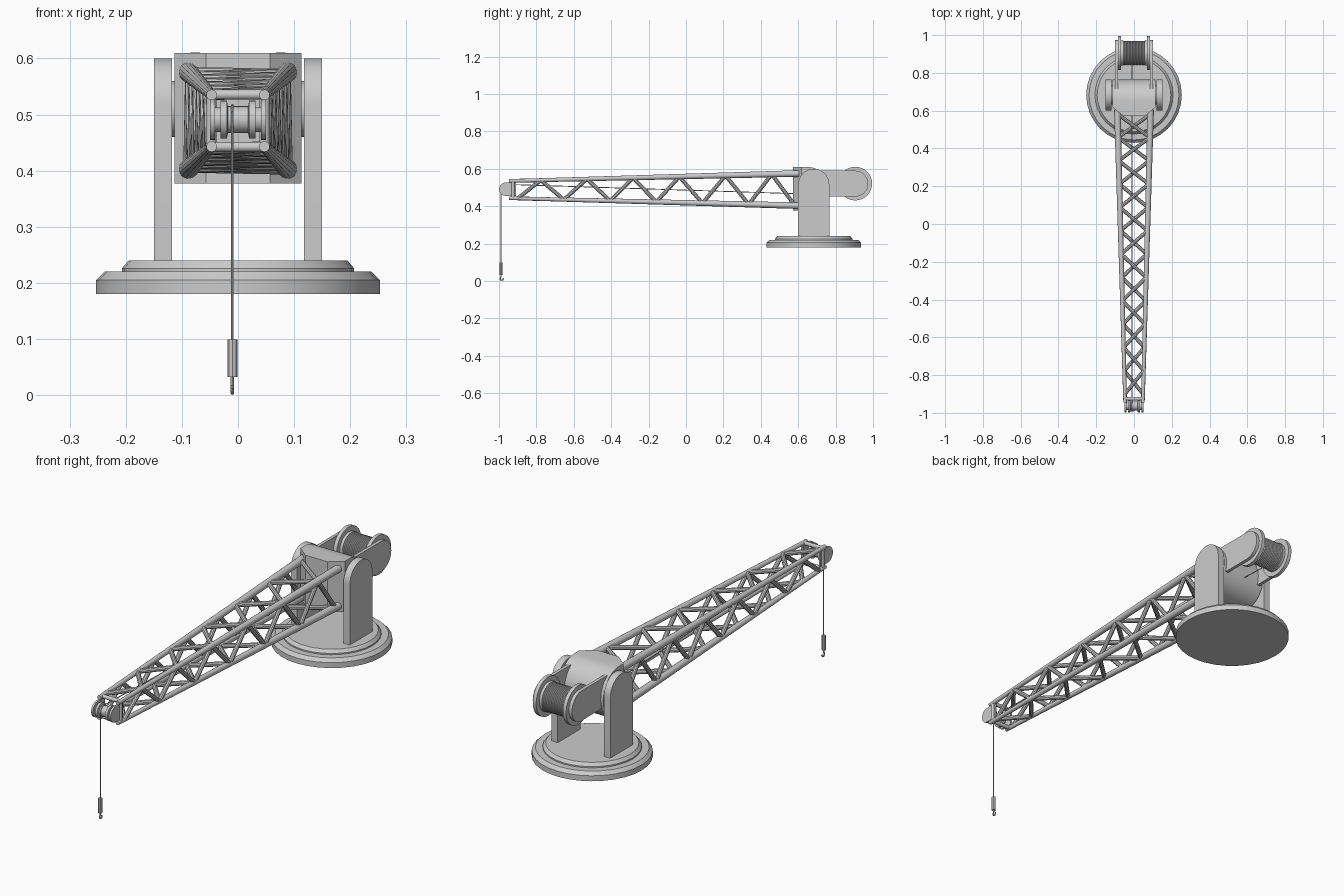
import bpy, bmesh
from math import sin, cos, pi, radians
from mathutils import Vector, Matrix

if "Cube" in bpy.data.objects:
    bpy.data.objects.remove(bpy.data.objects["Cube"])


def finish(name, bm, angle=35):
    bmesh.ops.recalc_face_normals(bm, faces=bm.faces)
    me = bpy.data.meshes.new(name)
    bm.to_mesh(me)
    bm.free()
    ob = bpy.data.objects.new(name, me)
    bpy.context.collection.objects.link(ob)
    bpy.ops.object.select_all(action='DESELECT')
    ob.select_set(True)
    bpy.context.view_layer.objects.active = ob
    bpy.ops.object.shade_smooth_by_angle(angle=radians(angle))
    return ob


def rods(name, segments, sides=12):
    """One object of straight rods: (start, end, start radius, end radius)."""
    bm = bmesh.new()
    for a, b, r1, r2 in segments:
        a, b = Vector(a), Vector(b)
        d = b - a
        m = Matrix.Translation((a + b) / 2) @ d.to_track_quat('Z', 'Y').to_matrix().to_4x4()
        bmesh.ops.create_cone(bm, cap_ends=True, segments=sides, radius1=r1,
                              radius2=r2, depth=d.length, matrix=m)
    return finish(name, bm)


def lathe(name, profile, centre, axis='Z', sides=32):
    """Turn a (radius, height) profile about an axis through centre."""
    bm = bmesh.new()
    rings = [[bm.verts.new((r * cos(2 * pi * i / sides), r * sin(2 * pi * i / sides), h))
              for i in range(sides)] for r, h in profile]
    for lo, hi in zip(rings, rings[1:]):
        for i in range(sides):
            j = (i + 1) % sides
            bm.faces.new((lo[i], lo[j], hi[j], hi[i]))
    bm.faces.new(rings[0])
    bm.faces.new(rings[-1])
    rot = Matrix.Rotation(pi / 2, 4, 'Y') if axis == 'X' else Matrix()
    bm.transform(Matrix.Translation(centre) @ rot)
    return finish(name, bm)


def slab(outline, x0, x1):
    """Extrude a (y, z) outline between two x positions."""
    bm = bmesh.new()
    f = bm.faces.new([bm.verts.new((x0, y, z)) for y, z in outline])
    new = bmesh.ops.extrude_face_region(bm, geom=[f])['geom']
    bmesh.ops.translate(bm, vec=(x1 - x0, 0, 0),
                        verts=[v for v in new if isinstance(v, bmesh.types.BMVert)])
    return bm


def arc(cy, cz, r, a0, a1, n=16):
    return [(cy + r * cos(radians(a0 + (a1 - a0) * i / n)),
             cz + r * sin(radians(a0 + (a1 - a0) * i / n))) for i in range(n + 1)]


# Turntable base
lathe("turntable_base", [(0.253, 0.18), (0.253, 0.205), (0.238, 0.22), (0.207, 0.22),
                         (0.207, 0.226), (0.195, 0.24)], (0, 0.683, 0))

# Uprights, winch arms and boom tip cheeks on both sides
for s, side in ((-1, "left"), (1, "right")):
    finish("upright_" + side, slab([(0.60, 0.235), (0.766, 0.235)] +
                                   arc(0.683, 0.517, 0.083, 0, 180), s * 0.118, s * 0.15))
    finish("winch_arm_" + side, slab([(0.68, 0.59), (0.68, 0.452)] +
                                     arc(0.905, 0.521, 0.069, -90, 90), s * 0.085, s * 0.10))
    finish("tip_cheek_" + side, slab([(-0.91, 0.455), (-0.91, 0.527)] +
                                     arc(-0.963, 0.491, 0.036, 90, 270), s * 0.041, s * 0.05))

# Pivot head: flat front with angled corners, rounded back
bm = slab([(0.572, 0.61), (0.572, 0.377)] + arc(0.648, 0.4935, 0.1165, -90, 90, 24),
          -0.113, 0.113)
for s in (-1, 1):
    bmesh.ops.bisect_plane(bm, geom=bm.verts[:] + bm.edges[:] + bm.faces[:],
                           plane_co=(s * 0.057, 0.572, 0), plane_no=(s * 0.045, -0.056, 0),
                           clear_outer=True)
    bmesh.ops.holes_fill(bm, edges=[e for e in bm.edges if e.is_boundary])
finish("pivot_head", bm)
rods("pivot_axle", [((-0.13, 0.683, 0.51), (0.13, 0.683, 0.51), 0.05, 0.05)], 24)

# Tapered lattice boom
Y0, Y1 = -0.945, 0.605


def node(sx, sz, y):
    t = (y - Y0) / (Y1 - Y0)
    return Vector((sx * (0.047 + 0.041 * t), y, 0.489 + sz * (0.046 + 0.040 * t)))


corners = [(-1, -1), (1, -1), (1, 1), (-1, 1)]
rods("boom_chords", [(node(a, b, Y0), node(a, b, Y1), 0.0095, 0.0175) for a, b in corners], 16)
braces = []
for i in range(12):
    ya, yb = -0.90 + i * 0.1235, -0.90 + (i + 1) * 0.1235
    k = -1 if i % 2 == 0 else 1
    for s in (-1, 1):
        braces.append((node(s, k, ya), node(s, -k, yb), 0.0105, 0.0105))
        braces.append((node(k * s, s, ya), node(-k * s, s, yb), 0.0105, 0.0105))
rods("boom_braces", braces, 10)
rods("boom_tip_crossbars", [(node(-1, s, -0.925), node(1, s, -0.925), 0.009, 0.009)
                            for s in (-1, 1)] +
     [(node(s, -1, -0.925), node(s, 1, -0.925), 0.009, 0.009) for s in (-1, 1)])

# Tip pulley
lathe("tip_pulley", [(0.022, -0.045), (0.022, -0.031), (0.034, -0.031), (0.034, -0.02),
                     (0.024, -0.018), (0.024, 0.018), (0.034, 0.02), (0.034, 0.031),
                     (0.022, 0.031), (0.022, 0.045)], (0, -0.963, 0.491), 'X', 24)

# Winch drum with flanges and wound rope
wound = []
for i in range(14):
    h = -0.056 + i * 0.008
    wound += [(0.061, h), (0.065, h + 0.002), (0.065, h + 0.006)]
lathe("winch_rope_coils", wound + [(0.061, 0.056)], (0, 0.905, 0.521), 'X')
lathe("winch_core", [(0.045, -0.095), (0.045, 0.095)], (0, 0.905, 0.521), 'X')
for s, side in ((-1, "left"), (1, "right")):
    lathe("winch_flange_" + side, [(0.09, s * 0.068), (0.09, s * 0.085)],
          (0, 0.905, 0.521), 'X')
    lathe("winch_collar_" + side, [(0.067, s * 0.055), (0.067, s * 0.07)],
          (0, 0.905, 0.521), 'X')

# Hoist rope: drum, over the pulley, down to the hook
HX, HY = -0.01, -0.989
path = [(0.905, 0.457)] + arc(-0.963, 0.491, 0.026, 90, 180, 6) + [(HY, 0.09)]
rods("hoist_rope", [((HX, *a), (HX, *b), 0.0022, 0.0022) for a, b in zip(path, path[1:])], 8)

# Hook weight and hook
lathe("hook_weight", [(0.009, 0.032), (0.009, 0.099)], (HX, HY, 0), 'Z', 8)
hook = [(HY, 0.034), (HY, 0.025)] + arc(HY + 0.004, 0.012, 0.0085, 130, 380, 10)
rods("hook", [((HX, *a), (HX, *b), 0.0032, 0.0032) for a, b in zip(hook, hook[1:])], 8)
